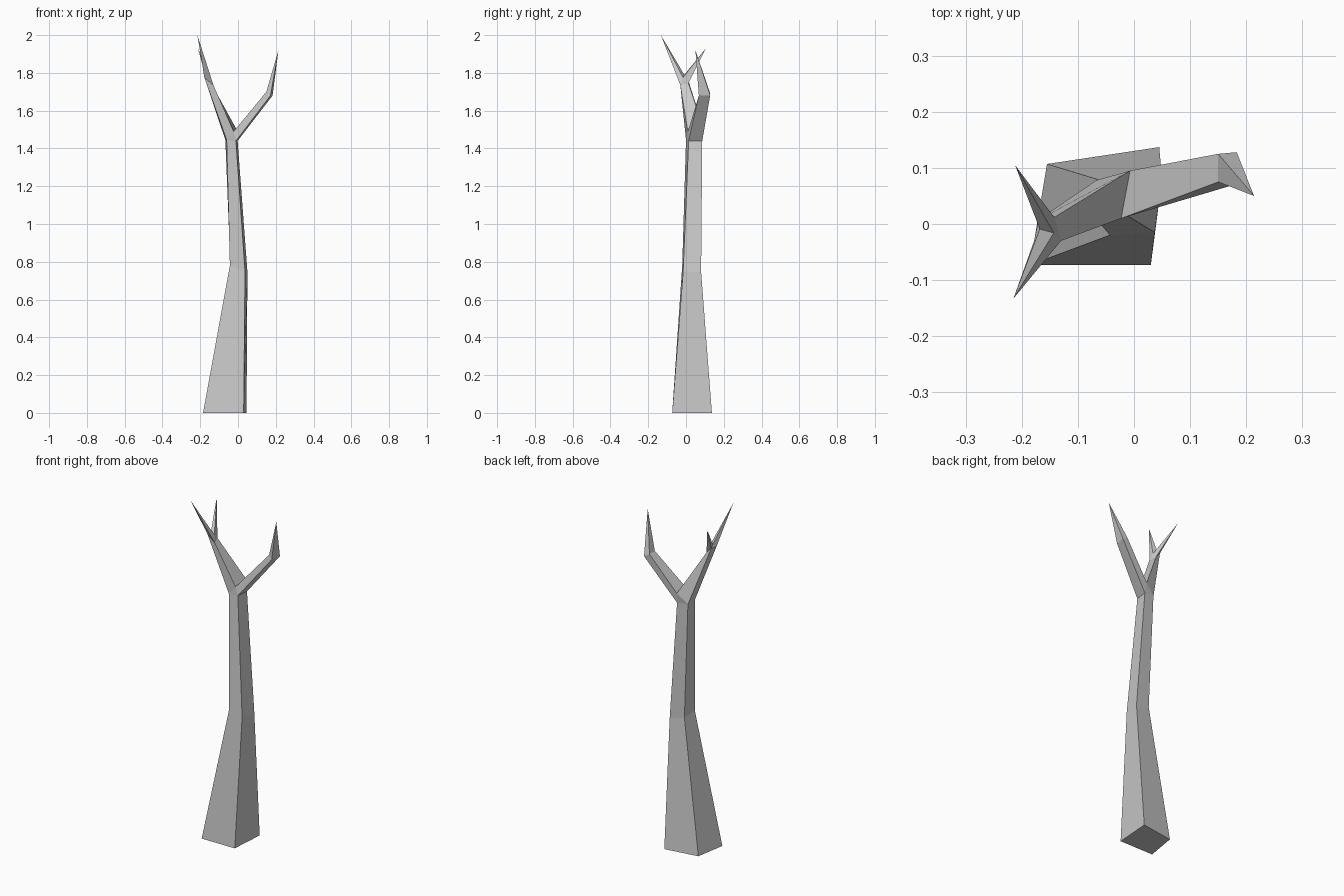
import bpy, bmesh

if "Cube" in bpy.data.objects:
    bpy.data.objects.remove(bpy.data.objects["Cube"])

bm = bmesh.new()


def ring(*pts):
    return [bm.verts.new(p) for p in pts]


def bridge(a, b):
    """Join two four-sided cross-sections with side faces."""
    for i in range(4):
        j = (i + 1) % 4
        bm.faces.new((a[i], a[j], b[j], b[i]))


def spike(a, tip):
    """Taper a cross-section to a point."""
    t = bm.verts.new(tip)
    for i in range(4):
        bm.faces.new((a[i], a[(i + 1) % 4], t))


# Trunk cross-sections: front left, front right, back right, back left
base = ring((-.185, -.073, 0), (.03, -.073, 0), (.045, .137, 0), (-.155, .107, 0))
waist = ring((-.043, -.02, .78), (.037, -.015, .75), (.05, .08, .745), (-.04, .072, .77))
top = ring((-.06, 0, 1.445), (-.011, .014, 1.44), (-.002, .086, 1.44), (-.067, .078, 1.445))
bm.faces.new(base[::-1])
bridge(base, waist)
bridge(waist, top)

# Crotch edge shared by both branches
crotch_f, crotch_b = ring((-.023, .01, 1.49), (-.007, .095, 1.5))

# Right branch with a bent tip
right_end = ring((.15, .075, 1.7), (.172, .068, 1.68), (.183, .128, 1.68), (.15, .125, 1.7))
bridge([crotch_f, top[1], top[2], crotch_b], right_end)
spike(right_end, (.214, .05, 1.92))

# Left branch
left_end = ring((-.178, -.03, 1.775), (-.13, -.03, 1.735), (-.142, .012, 1.745), (-.17, .008, 1.775))
bridge([top[0], crotch_f, crotch_b, top[3]], left_end)

# Triangles closing the front and back of the fork
bm.faces.new((top[0], top[1], crotch_f))
bm.faces.new((top[2], top[3], crotch_b))

# Forked twigs on the left branch, sharing a middle edge
mid_out, mid_in = ring((-.168, -.009, 1.79), (-.143, -.016, 1.775))
fl, fr, br, bl = left_end


def twig(corners, tip):
    t = bm.verts.new(tip)
    for a, b in zip(corners, corners[1:]):
        bm.faces.new((a, b, t))
    bm.faces.new((corners[-1], corners[0], t))


twig([fl, fr, mid_in, mid_out], (-.215, -.133, 2.0))
twig([mid_out, mid_in, br, bl], (-.212, .105, 1.93))
bm.faces.new((fr, br, mid_in))
bm.faces.new((bl, fl, mid_out))

bmesh.ops.recalc_face_normals(bm, faces=bm.faces)
mesh = bpy.data.meshes.new("bare_tree")
bm.to_mesh(mesh)
bm.free()
bpy.context.collection.objects.link(bpy.data.objects.new("bare_tree", mesh))
